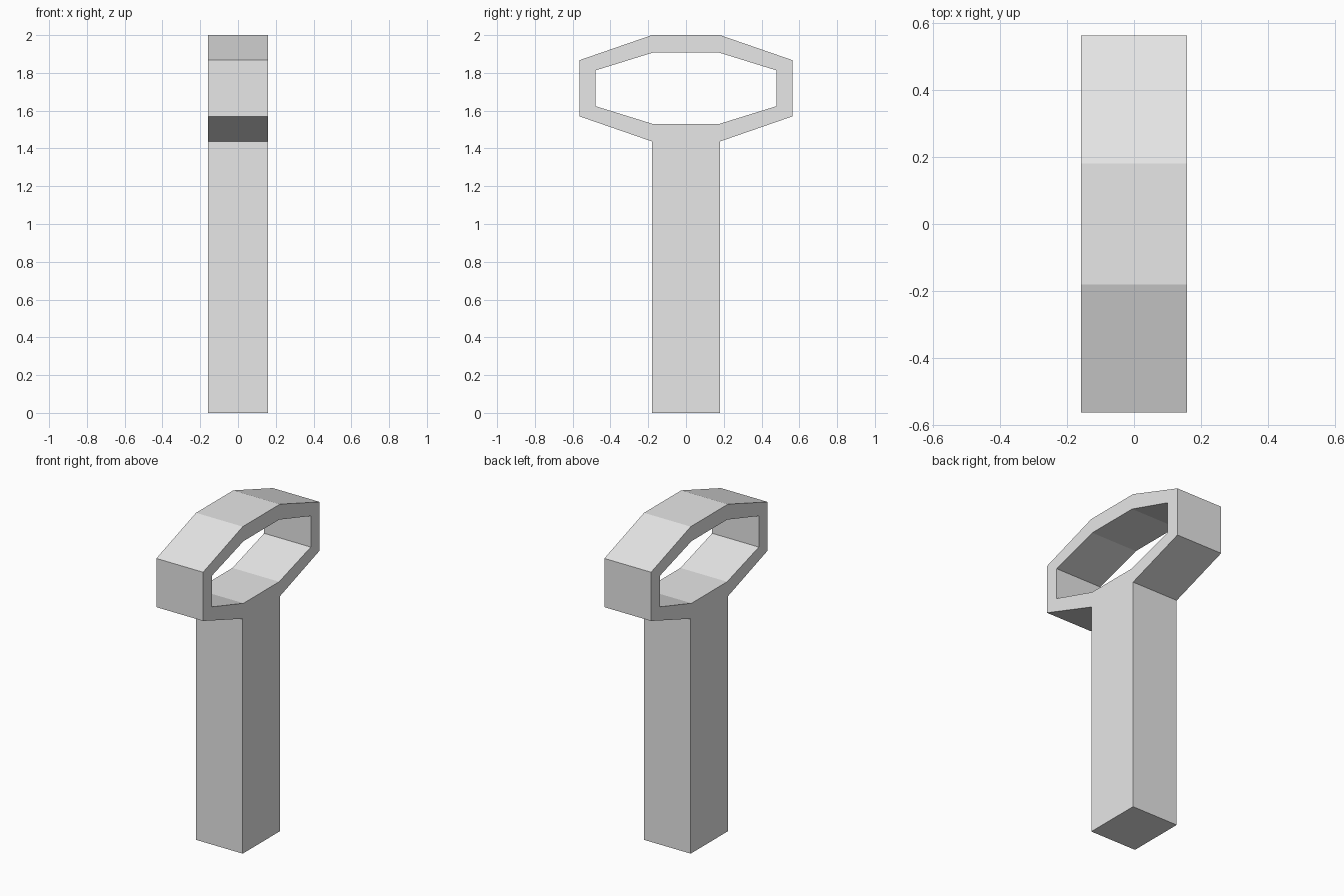
import bpy
import bmesh

cube = bpy.data.objects.get("Cube")
if cube:
    bpy.data.objects.remove(cube, do_unlink=True)

HALF_WIDTH = 0.158
MID_Z = 1.7185

# Plain light grey
grey = bpy.data.materials.new("light_grey")
grey.use_nodes = True
colour = (0.8, 0.8, 0.8, 1.0)
grey.diffuse_color = colour
grey.node_tree.nodes["Principled BSDF"].inputs["Base Color"].default_value = colour


def octagon(flat_y, flat_z, side_y, side_z):
    """Long octagon in the y-z plane, starting at its lower right flat corner."""
    quarter = [(flat_y, -flat_z), (side_y, -side_z), (side_y, side_z), (flat_y, flat_z)]
    loop = quarter + [(-y, -z) for y, z in quarter]
    return [(y, MID_Z + z) for y, z in loop]


outer = octagon(0.18, 0.2815, 0.563, 0.149)
inner = octagon(0.172, 0.19, 0.478, 0.095)

# Ring profile with the handle joined to its bottom flat
bm = bmesh.new()


def add_loop(points):
    return [bm.verts.new((-HALF_WIDTH, y, z)) for y, z in points]


outer_verts, inner_verts = add_loop(outer), add_loop(inner)
count = len(outer)
for i in range(count):
    j = (i + 1) % count
    bm.faces.new((outer_verts[i], outer_verts[j], inner_verts[j], inner_verts[i]))

foot = add_loop([(0.18, 0), (-0.18, 0)])
bm.faces.new((outer_verts[0], outer_verts[-1], foot[1], foot[0]))

# Extrude the profile across the full width
result = bmesh.ops.extrude_face_region(bm, geom=bm.faces[:], use_keep_orig=True)
moved = [g for g in result["geom"] if isinstance(g, bmesh.types.BMVert)]
bmesh.ops.translate(bm, verts=moved, vec=(2 * HALF_WIDTH, 0, 0))
bmesh.ops.recalc_face_normals(bm, faces=bm.faces[:])

mesh = bpy.data.meshes.new("ring_handle")
bm.to_mesh(mesh)
bm.free()
mesh.materials.append(grey)
ring_handle = bpy.data.objects.new("ring_handle", mesh)
bpy.context.collection.objects.link(ring_handle)
